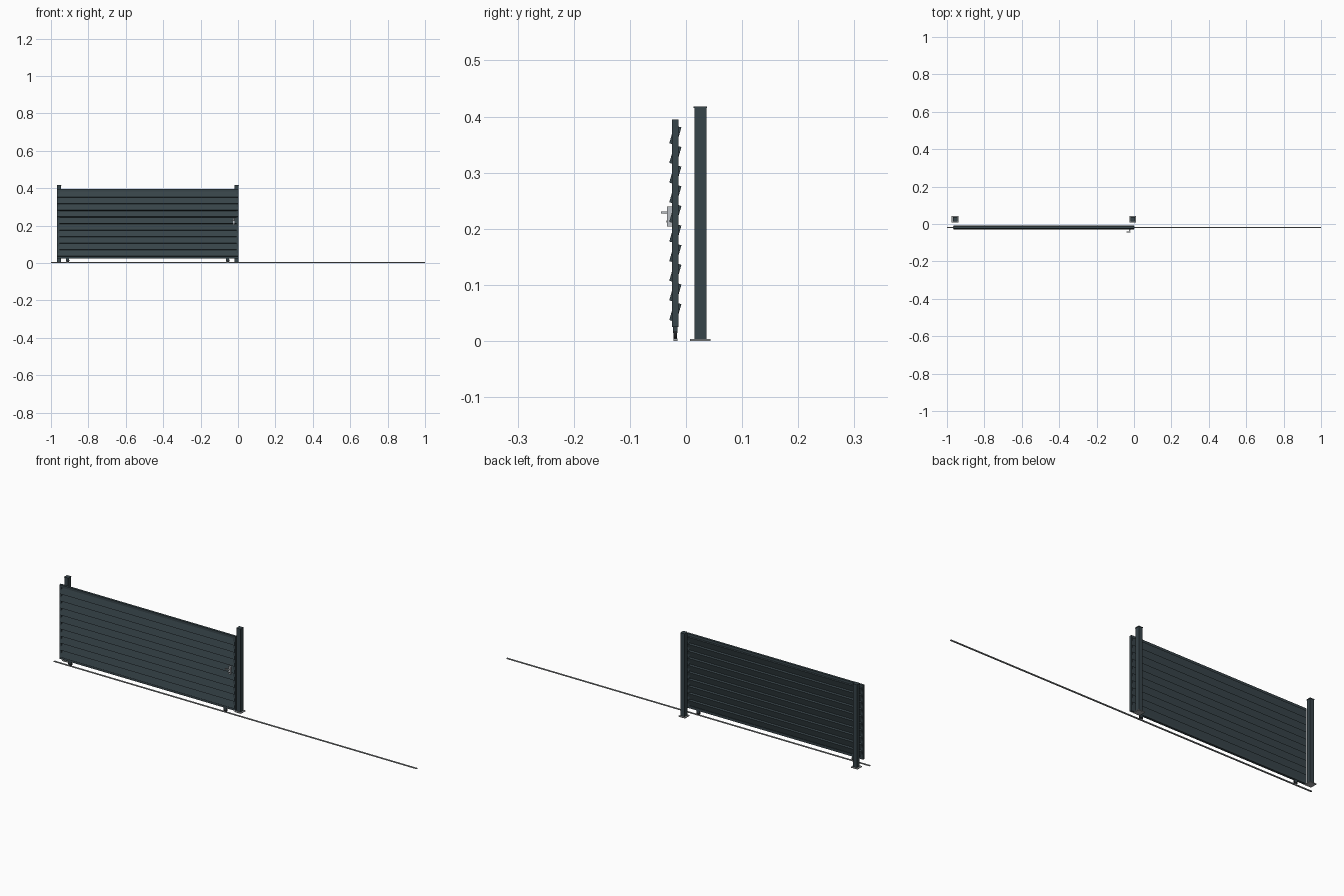
import bpy, math

if "Cube" in bpy.data.objects:
    bpy.data.objects.remove(bpy.data.objects["Cube"])

def mat(name, r, g, b):
    m = bpy.data.materials.new(name)
    m.diffuse_color = (r, g, b, 1)
    m.use_nodes = True
    m.node_tree.nodes["Principled BSDF"].inputs["Base Color"].default_value = m.diffuse_color
    return m

slate = mat("slate grey paint", 0.039, 0.058, 0.067)
steel = mat("brushed steel", 0.50, 0.53, 0.56)
galvanised = mat("galvanised grey", 0.36, 0.38, 0.39)
rubber = mat("black rubber", 0.015, 0.016, 0.018)

def box(name, x, y, z, m):
    """Box from (min, max) ranges on each axis."""
    bpy.ops.mesh.primitive_cube_add(size=1, location=[(a + b) / 2 for a, b in (x, y, z)])
    o = bpy.context.object
    o.name = name
    o.scale = [b - a for a, b in (x, y, z)]
    bpy.ops.object.transform_apply(location=False, rotation=False, scale=True)
    o.data.materials.append(m)
    return o

def cyl(name, loc, r, depth, m, n=24):
    """Cylinder lying along y."""
    bpy.ops.mesh.primitive_cylinder_add(vertices=n, radius=r, depth=depth, location=loc,
                                        rotation=(math.pi / 2, 0, 0))
    o = bpy.context.object
    o.name = name
    o.data.materials.append(m)
    bpy.ops.object.shade_smooth_by_angle()
    return o

X0, X1 = -0.967, 0.003        # gate leaf ends
Y0, Y1 = -0.0250, -0.0135     # gate frame depth
YC = -0.0190

# gate frame
W = 0.012
box("left_stile", (X0, X0 + W), (Y0, Y1), (0.025, 0.395), slate)
box("right_stile", (X1 - W, X1), (Y0, Y1), (0.025, 0.395), slate)
box("top_rail", (X0 + W, X1 - W), (Y0, Y1), (0.383, 0.395), slate)
box("bottom_rail", (X0 + W, X1 - W), (Y0, Y1), (0.025, 0.037), slate)

# tilted louvre slats running through the stiles, top edge leaning to the back
for i in range(10):
    z = 0.3665 - i * 0.035
    s = box(f"slat_{i + 1}", (X0 + 0.003, X1 - 0.003), (YC - 0.0065, YC + 0.0065),
            (z - 0.0166, z + 0.0166), slate)
    s.rotation_euler.x = -math.radians(16)

# fixed guide posts behind the leaf, with caps and base plates
for side, x in (("left", -0.957), ("right", -0.007)):
    y = 0.0255
    for part, h, z, m in (("post", 0.0107, (0.003, 0.416), slate),
                          ("post_cap", 0.0120, (0.415, 0.418), slate),
                          ("base_plate", 0.0183, (0.0, 0.0035), galvanised)):
        box(f"{side}_{part}", (x - h, x + h), (y - h, y + h), z, m)

# ground track
box("track", (-1, 1), (YC - 0.0035, YC + 0.0035), (0, 0.004), galvanised)

# rollers under the leaf
for side, x in (("left", -0.911), ("right", -0.055)):
    cyl(f"{side}_wheel", (x, YC, 0.0130), 0.0095, 0.0065, rubber)
    box(f"{side}_wheel_bracket", (x - 0.008, x + 0.008), (YC - 0.004, YC + 0.004),
        (0.014, 0.026), slate)

# lock plate, lever handle and key cylinder
hx = -0.023
box("lock_plate", (hx - 0.005, hx + 0.005), (-0.034, -0.025), (0.204, 0.240), steel)
cyl("handle_neck", (hx, -0.037, 0.229), 0.0022, 0.010, steel, n=16)
box("handle_lever", (hx - 0.017, hx + 0.003), (-0.0445, -0.0405), (0.2268, 0.2312), steel)
cyl("key_cylinder", (hx, -0.0342, 0.213), 0.002, 0.001, rubber, n=12)
